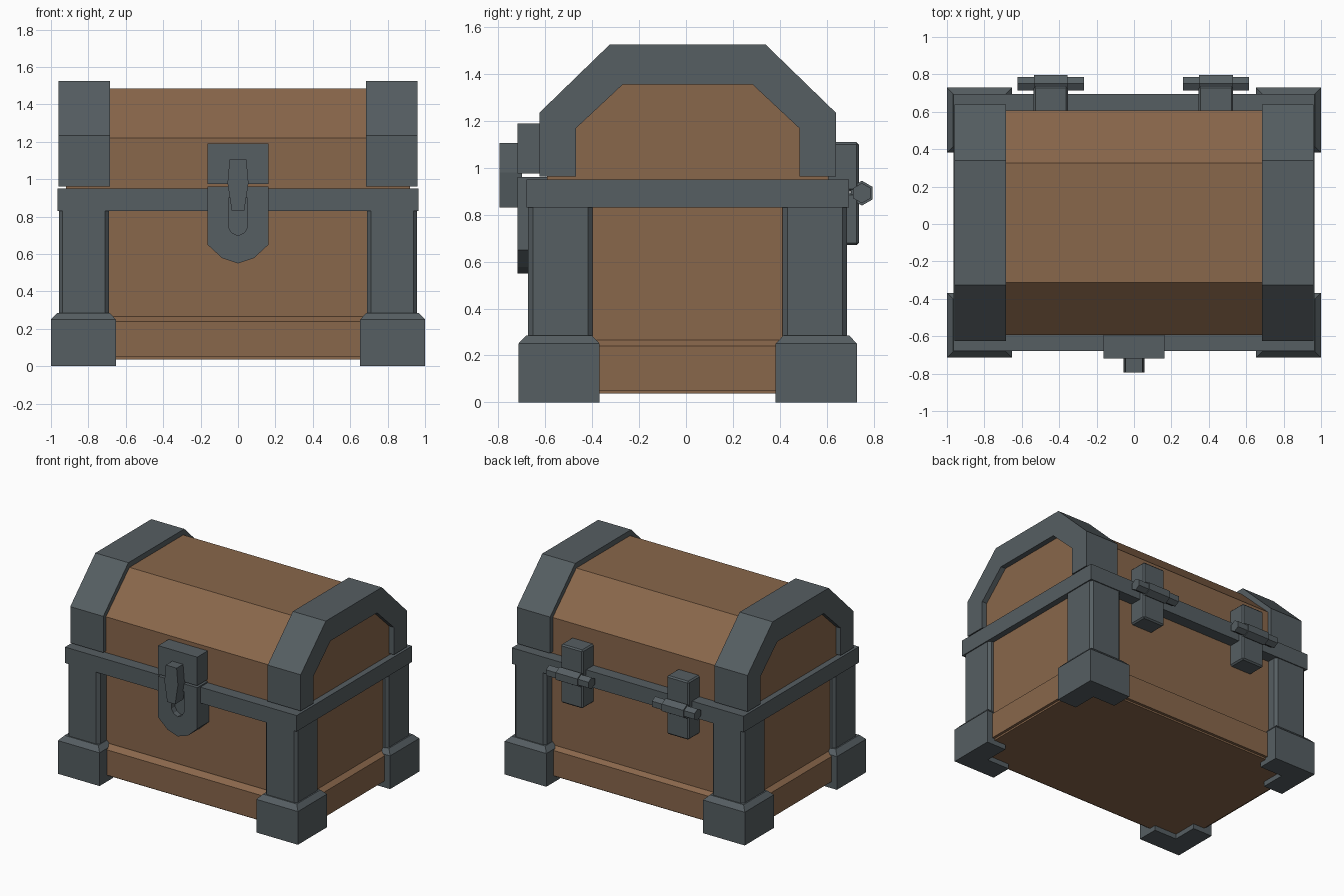
import bpy, bmesh, math
from mathutils import Vector

cube = bpy.data.objects.get("Cube")
if cube:
    bpy.data.objects.remove(cube, do_unlink=True)


def material(name, color):
    m = bpy.data.materials.new(name)
    m.use_nodes = True
    m.diffuse_color = color
    bsdf = next(n for n in m.node_tree.nodes if n.type == 'BSDF_PRINCIPLED')
    bsdf.inputs["Base Color"].default_value = color
    return m


WOOD = material("brown wood", (0.25, 0.135, 0.07, 1))
METAL = material("dark iron", (0.092, 0.112, 0.122, 1))
MID = 0.007  # front-to-back middle of the chest


def finish(name, bm, mat):
    bmesh.ops.recalc_face_normals(bm, faces=bm.faces)
    mesh = bpy.data.meshes.new(name)
    bm.to_mesh(mesh)
    bm.free()
    mesh.materials.append(mat)
    obj = bpy.data.objects.new(name, mesh)
    bpy.context.collection.objects.link(obj)
    return obj


def loft(name, rings, mat):
    """Closed solid through matching rings of points."""
    bm = bmesh.new()
    loops = [[bm.verts.new(p) for p in ring] for ring in rings]
    n = len(loops[0])
    for a, b in zip(loops, loops[1:]):
        for i in range(n):
            j = (i + 1) % n
            bm.faces.new((a[i], a[j], b[j], b[i]))
    bm.faces.new(loops[0])
    bm.faces.new(loops[-1])
    return finish(name, bm, mat)


def box(name, x0, x1, y0, y1, z0, z1, mat, bevel=0, vertical=False):
    bm = bmesh.new()
    bmesh.ops.create_cube(bm, size=1)
    for v in bm.verts:
        v.co = Vector(((x0, x1)[v.co.x > 0], (y0, y1)[v.co.y > 0], (z0, z1)[v.co.z > 0]))
    if bevel:
        edges = [e for e in bm.edges if not vertical
                 or abs(e.verts[0].co.z - e.verts[1].co.z) > 0.01]
        bmesh.ops.bevel(bm, geom=edges, offset=bevel, segments=1, affect='EDGES')
    return finish(name, bm, mat)


def prism_x(name, profile, x0, x1, mat):
    return loft(name, [[(x, y, z) for y, z in profile] for x in (x0, x1)], mat)


def prism_y(name, profile, y0, y1, mat):
    return loft(name, [[(x, y, z) for x, z in profile] for y in (y0, y1)], mat)


def arch(half, shoulder, top_half, top, base):
    """Faceted arch outline, from the front foot over to the back foot."""
    left = [(-half, base), (-half, shoulder), (-top_half, top)]
    return [(y + MID, z) for y, z in left] + [(MID - y, z) for y, z in reversed(left)]


def rect(hx, hy, z):
    return [(sx * hx, MID + sy * hy, z) for sx, sy in ((-1, -1), (1, -1), (1, 1), (-1, 1))]


# Wooden lower body with sloped plinth
box("body", -0.92, 0.92, MID - 0.585, MID + 0.6, 0.2, 0.94, WOOD)
loft("plinth", [rect(0.955, 0.635, 0.05), rect(0.955, 0.635, 0.24), rect(0.92, 0.595, 0.265)], WOOD)
loft("bottom_board", [rect(0.935, 0.615, 0.037), rect(0.935, 0.615, 0.055)], WOOD)

# Iron rim around the top of the body
box("rim", -0.965, 0.965, MID - 0.687, MID + 0.687, 0.83, 0.95, METAL)

# Wooden lid
prism_x("lid", arch(0.6, 1.22, 0.32, 1.485, 0.945), -0.92, 0.92, WOOD)

# Corner posts, stepped feet and lid bands
band = arch(0.632, 1.235, 0.333, 1.525, 0.962) + arch(0.477, 1.168, 0.277, 1.355, 0.962)[::-1]
for sx, side in ((1, "left"), (-1, "right")):
    prism_x(side + "_lid_band", band, sx * 0.685, sx * 0.96, METAL)
    for sy, end in ((-1, "front"), (1, "back")):
        xs = sorted((sx * 0.69, sx * 0.957))
        ys = sorted((MID + sy * 0.405, MID + sy * 0.68))
        box(f"{end}_{side}_post", *xs, *ys, 0.2, 0.85, METAL, 0.02, True)

        def corner(inset, z, length=0.347, t=0.16):
            far = length - inset
            plan = ((inset, inset), (far, inset), (far, t), (t, t), (t, far), (inset, far))
            return [(sx * (1 - u), MID + sy * (0.722 - v), z) for u, v in plan]

        loft(f"{end}_{side}_foot", [corner(0, 0), corner(0, 0.25), corner(0.033, 0.285)], METAL)

# Hinges at the back
for cx, side in ((0.438, "left"), (-0.445, "right")):
    box(side + "_hinge_upper", cx - 0.092, cx + 0.092, 0.58, 0.737, 0.9, 1.11, METAL, 0.01)
    box(side + "_hinge_lower", cx - 0.092, cx + 0.092, 0.58, 0.737, 0.67, 0.895, METAL, 0.01)
    for part, half, r in (("barrel", 0.09, 0.053), ("pin", 0.177, 0.043)):
        hexagon = [(0.75 + r * math.sin(k * math.pi / 3), 0.892 + r * math.cos(k * math.pi / 3))
                   for k in range(6)]
        prism_x(f"{side}_hinge_{part}", hexagon, cx - half, cx + half, METAL)


def mirrored(half):
    """Symmetric outline from its right-hand points, top to bottom."""
    return half + [(-x, z) for x, z in reversed(half) if x > 0]


# Lock: upper block, pointed plate with a slot, and tapered hasp
box("lock_block", -0.163, 0.163, -0.718, -0.56, 0.975, 1.19, METAL)
plate = prism_y("lock_plate", mirrored([(0.163, 0.96), (0.163, 0.65), (0.085, 0.578), (0, 0.55)]),
                -0.718, -0.56, METAL)
slot = prism_y("slot_cutter", mirrored([(0.052, 0.9), (0.052, 0.745), (0.035, 0.715), (0, 0.697)]),
               -0.8, -0.675, METAL)
slot.hide_render = True
slot.hide_viewport = True
cut = plate.modifiers.new("slot", 'BOOLEAN')
cut.operation = 'DIFFERENCE'
cut.solver = 'EXACT'
cut.object = slot
prism_y("hasp", mirrored([(0.045, 1.105), (0.056, 0.98), (0.033, 0.83)]), -0.795, -0.7, METAL)
